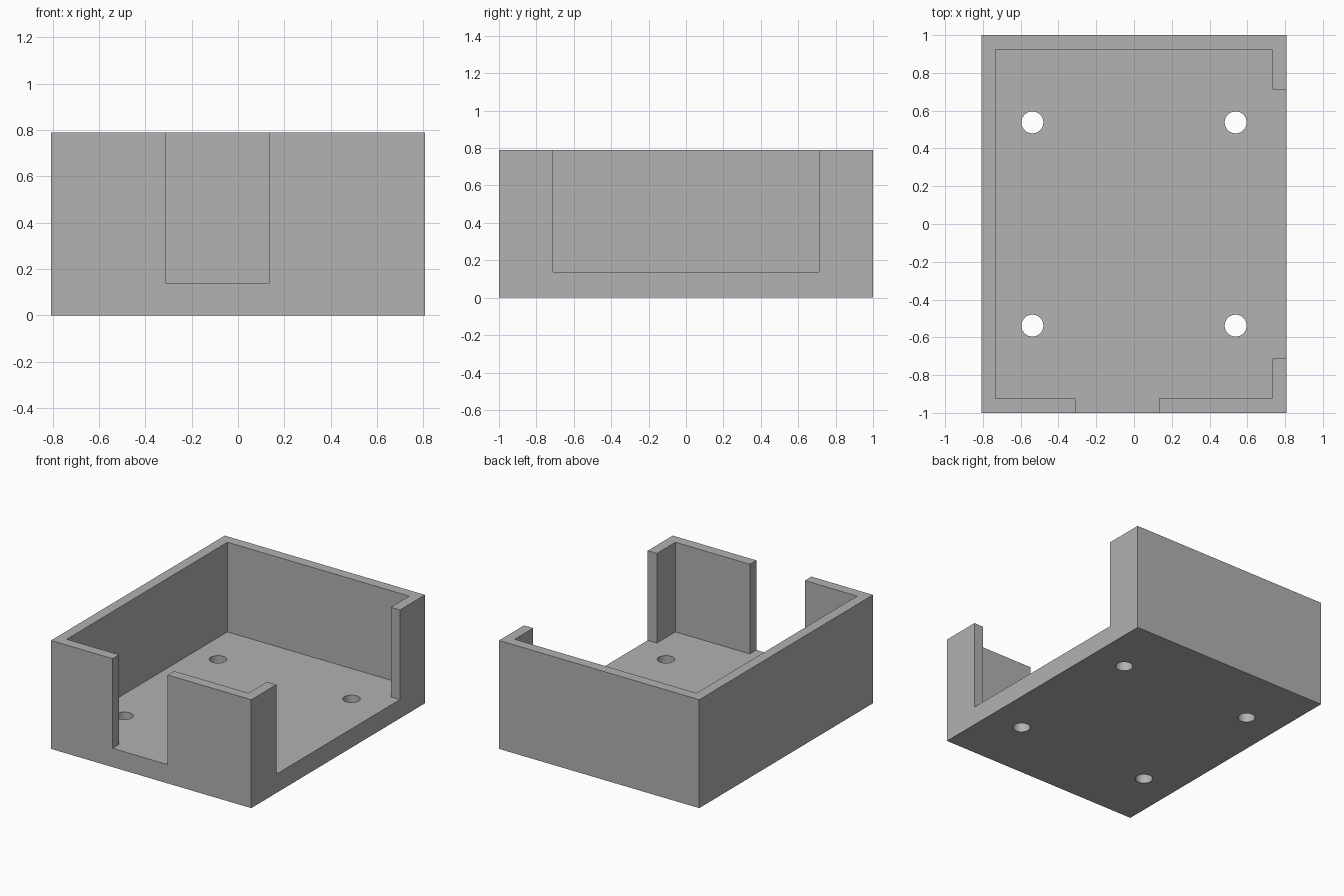
import bpy, bmesh

HALF_X, HALF_Y, HEIGHT = 0.807, 1.0, 0.79
IN_X, IN_Y, FLOOR = 0.733, 0.925, 0.137
OVER = 0.2          # how far cutters reach past the body
HOLE_AT, HOLE_R = 0.538, 0.058

cube = bpy.data.objects.get("Cube")
if cube:
    bpy.data.objects.remove(cube, do_unlink=True)

grey = bpy.data.materials.new("plain_grey")
grey.use_nodes = True
grey.diffuse_color = (0.445, 0.445, 0.445, 1)
grey.node_tree.nodes["Principled BSDF"].inputs["Base Color"].default_value = grey.diffuse_color


def prism(name, outline, z0, z1):
    """Extrude a closed counter-clockwise xy outline from z0 to z1."""
    bm = bmesh.new()
    base = bm.faces.new([bm.verts.new((x, y, z0)) for x, y in outline])
    top = bmesh.ops.extrude_face_region(bm, geom=[base])["geom"]
    verts = [v for v in top if isinstance(v, bmesh.types.BMVert)]
    bmesh.ops.translate(bm, vec=(0, 0, z1 - z0), verts=verts)
    bmesh.ops.recalc_face_normals(bm, faces=bm.faces)
    mesh = bpy.data.meshes.new(name)
    bm.to_mesh(mesh)
    bm.free()
    mesh.materials.append(grey)
    obj = bpy.data.objects.new(name, mesh)
    bpy.context.collection.objects.link(obj)
    return obj


def cut(body, cutter):
    """Subtract the cutter, then discard it."""
    mod = body.modifiers.new("cut", "BOOLEAN")
    mod.operation, mod.solver, mod.object = "DIFFERENCE", "EXACT", cutter
    bpy.context.view_layer.objects.active = body
    bpy.ops.object.modifier_apply(modifier=mod.name)
    bpy.data.objects.remove(cutter, do_unlink=True)


# Solid body of the tray
tray = prism("open_tray", [(-HALF_X, -HALF_Y), (HALF_X, -HALF_Y),
                           (HALF_X, HALF_Y), (-HALF_X, HALF_Y)], 0, HEIGHT)

# Cavity whose footprint also runs out through the front slot and the left side opening
slot_a, slot_b, side = -0.31, 0.133, 0.712
far_x, far_y = HALF_X + OVER, HALF_Y + OVER
cavity = prism("cavity_cutter", [
    (-IN_X, -IN_Y), (slot_a, -IN_Y), (slot_a, -far_y), (slot_b, -far_y), (slot_b, -IN_Y),
    (IN_X, -IN_Y), (IN_X, -side), (far_x, -side), (far_x, side), (IN_X, side),
    (IN_X, IN_Y), (-IN_X, IN_Y)], FLOOR, HEIGHT + OVER)
cut(tray, cavity)

# Four screw holes through the floor
for x in (-HOLE_AT, HOLE_AT):
    for y in (-HOLE_AT, HOLE_AT):
        bpy.ops.mesh.primitive_cylinder_add(vertices=48, radius=HOLE_R, depth=1, location=(x, y, 0))
        hole = bpy.context.object
        hole.name = "hole_cutter"
        hole.data.materials.append(grey)
        cut(tray, hole)

# Round hole walls, crisp box edges
bpy.ops.object.select_all(action="DESELECT")
tray.select_set(True)
bpy.context.view_layer.objects.active = tray
bpy.ops.object.shade_smooth_by_angle()
